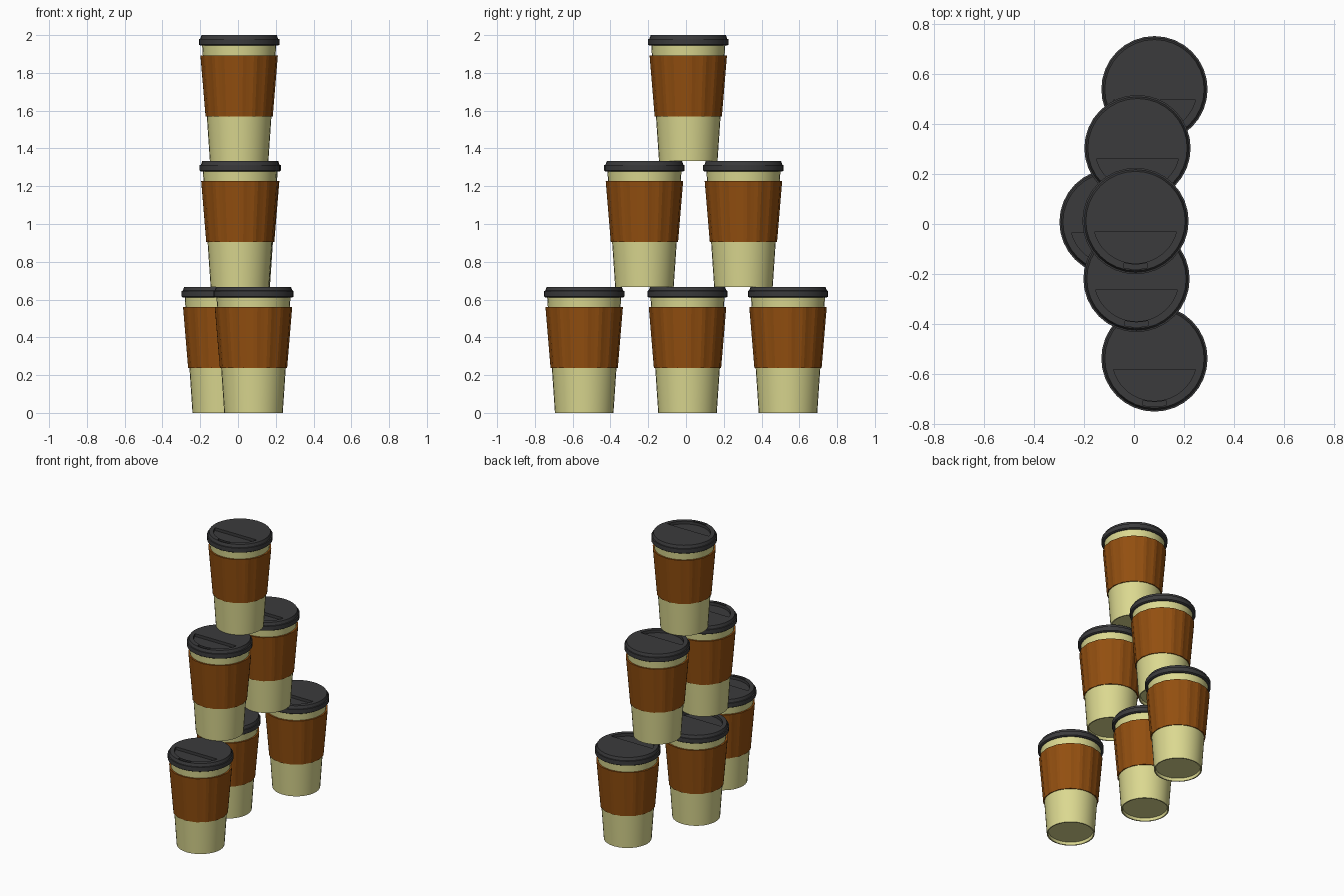
import bpy, bmesh, math

if "Cube" in bpy.data.objects:
    bpy.data.objects.remove(bpy.data.objects["Cube"])

SEG = 32
CUP_H = 0.667


def material(name, rgb):
    m = bpy.data.materials.new(name)
    m.diffuse_color = (*rgb, 1)
    m.use_nodes = True
    m.node_tree.nodes["Principled BSDF"].inputs["Base Color"].default_value = m.diffuse_color
    return m


CREAM = material("cream_paper", (0.71, 0.69, 0.28))
BROWN = material("brown_card", (0.29, 0.078, 0.005))
DARK = material("dark_plastic", (0.043, 0.043, 0.045))


def lathe(name, profile, mat, seg=SEG, rib=0.0):
    """Spin (radius, z) points around z; rib pulls in alternate pairs of columns."""
    bm = bmesh.new()
    rings = []
    for r, z in profile:
        if r == 0:
            rings.append([bm.verts.new((0, 0, z))])
            continue
        ring = []
        for i in range(seg):
            a = 2 * math.pi * i / seg
            rr = r - (rib if i % 4 >= 2 else 0)
            ring.append(bm.verts.new((rr * math.cos(a), rr * math.sin(a), z)))
        rings.append(ring)
    for lo, hi in zip(rings, rings[1:]):
        for i in range(seg):
            j = (i + 1) % seg
            quad = [lo[i % len(lo)], lo[j % len(lo)], hi[j % len(hi)], hi[i % len(hi)]]
            bm.faces.new(list(dict.fromkeys(quad)))
    bmesh.ops.recalc_face_normals(bm, faces=bm.faces[:])
    me = bpy.data.meshes.new(name)
    bm.to_mesh(me)
    bm.free()
    me.materials.append(mat)
    return me


def prism(name, outline, z0, z1):
    """Closed cutter made by extruding a flat outline."""
    bm = bmesh.new()
    face = bm.faces.new([bm.verts.new((x, y, z0)) for x, y in outline])
    up = bmesh.ops.extrude_face_region(bm, geom=[face])["geom"]
    for v in up:
        if isinstance(v, bmesh.types.BMVert):
            v.co.z = z1
    bmesh.ops.recalc_face_normals(bm, faces=bm.faces[:])
    me = bpy.data.meshes.new(name)
    bm.to_mesh(me)
    bm.free()
    me.materials.append(DARK)
    ob = bpy.data.objects.new(name, me)
    bpy.context.collection.objects.link(ob)
    ob.hide_render = True
    return ob


def arc(r, a0, a1, n):
    return [(r * math.cos(a0 + (a1 - a0) * i / n), r * math.sin(a0 + (a1 - a0) * i / n))
            for i in range(n + 1)]


# Paper cup with a recessed base
cup = lathe("cup", [(0, 0.02), (0.144, 0.02), (0.147, 0.0), (0.155, 0.0),
                    (0.171, 0.237), (0.196, 0.612)], CREAM)

# Ribbed card sleeve
sleeve = lathe("sleeve", [(0.168, 0.237), (0.178, 0.237), (0.205, 0.56), (0.19, 0.56)],
               BROWN, seg=64, rib=0.003)

# Lid: wide lip, then a narrower tapered crown
lid_solid = lathe("lid_solid", [(0, 0.612), (0.207, 0.612), (0.213, 0.616), (0.213, 0.646),
                                (0.206, 0.647), (0.199, CUP_H), (0, CUP_H)], DARK)
lid_ob = bpy.data.objects.new("lid_blank", lid_solid)
bpy.context.collection.objects.link(lid_ob)

# Half-moon recess and sip slot at the front of the lid
start = math.asin(0.044 / 0.17)
front = -math.pi / 2
cutters = [
    prism("recess_cutter", arc(0.17, -math.pi + start, -start, 20), CUP_H - 0.02, 0.7),
    prism("slot_cutter", arc(0.174, front - 0.27, front + 0.27, 6)
          + arc(0.193, front + 0.25, front - 0.25, 6), CUP_H - 0.016, 0.7),
]
for c in cutters:
    mod = lid_ob.modifiers.new(c.name, "BOOLEAN")
    mod.operation = "DIFFERENCE"
    mod.solver = "EXACT"
    mod.object = c
bpy.context.view_layer.update()
lid = bpy.data.meshes.new_from_object(lid_ob.evaluated_get(bpy.context.evaluated_depsgraph_get()))
lid.name = "lid"
for ob in [lid_ob] + cutters:
    bpy.data.objects.remove(ob)

# Pyramid of six cups: x, y, level
places = [(0.082, -0.539, 0), (-0.086, 0.008, 0), (0.082, 0.54, 0),
          (0.010, -0.22, 1), (0.014, 0.304, 1), (0.006, 0.012, 2)]
made = []
for n, (x, y, level) in enumerate(places, 1):
    for part, me in (("cup", cup), ("sleeve", sleeve), ("lid", lid)):
        ob = bpy.data.objects.new(f"{part}_{n}", me)
        bpy.context.collection.objects.link(ob)
        ob.location = (x, y, level * 2 / 3)
        made.append(ob)

# Smooth the round walls, keep the rims crisp
for me in (cup, lid):
    ob = next(o for o in made if o.data == me)
    me.shade_smooth()
    me.set_sharp_from_angle(angle=math.radians(25))
